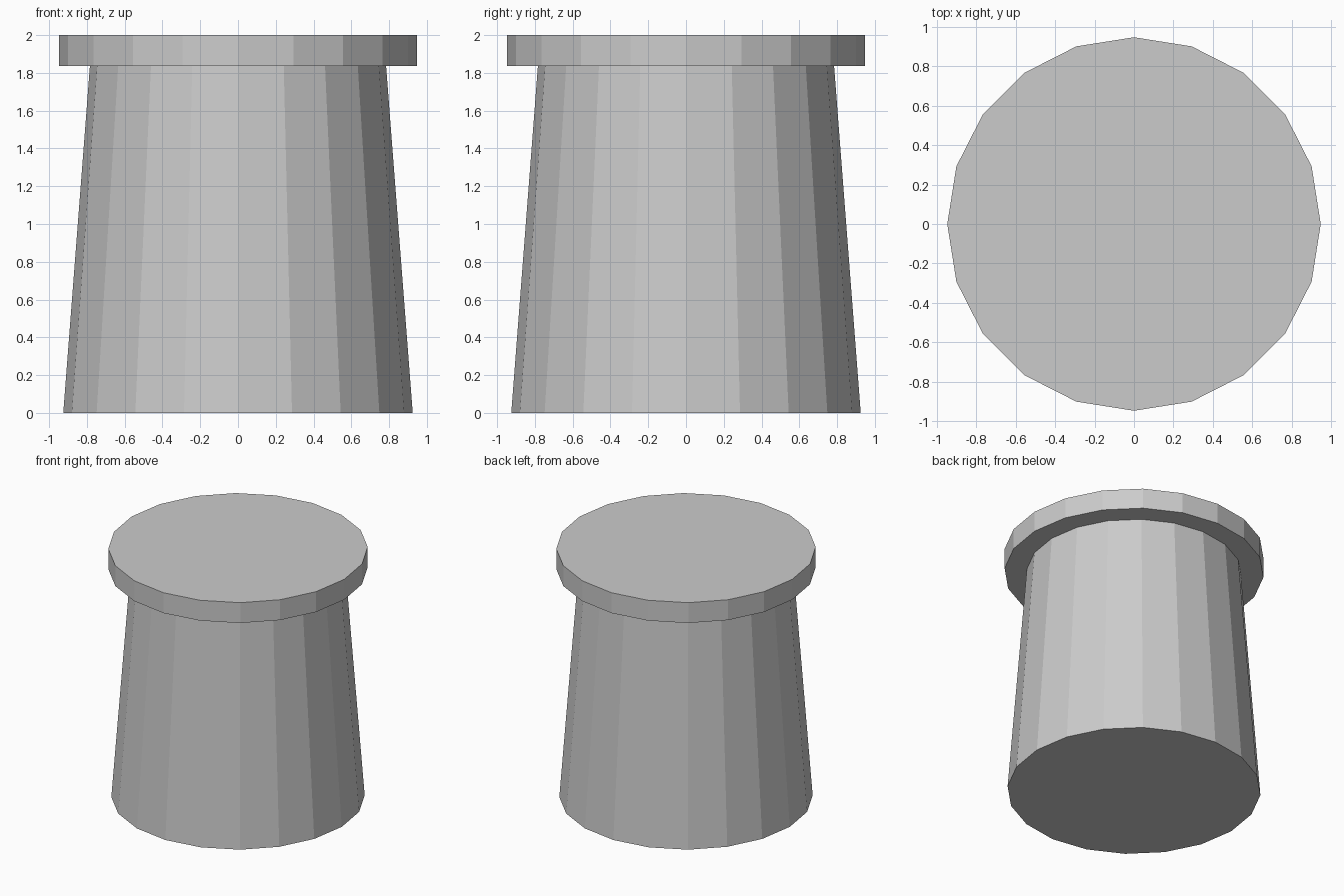
import bpy

if "Cube" in bpy.data.objects:
    bpy.data.objects.remove(bpy.data.objects["Cube"])

SIDES = 20


def tapered_drum(name, z0, z1, r0, r1):
    """Capped, flat-shaded drum between two heights."""
    bpy.ops.mesh.primitive_cone_add(
        vertices=SIDES, radius1=r0, radius2=r1, depth=z1 - z0,
        end_fill_type='NGON', location=(0, 0, (z0 + z1) / 2))
    obj = bpy.context.object
    obj.name = name
    return obj


# Tapered body, narrowing towards the top
tapered_drum("body", 0.0, 1.836, 0.925, 0.784)

# Overhanging flat lid
tapered_drum("lid", 1.836, 2.0, 0.947, 0.947)
